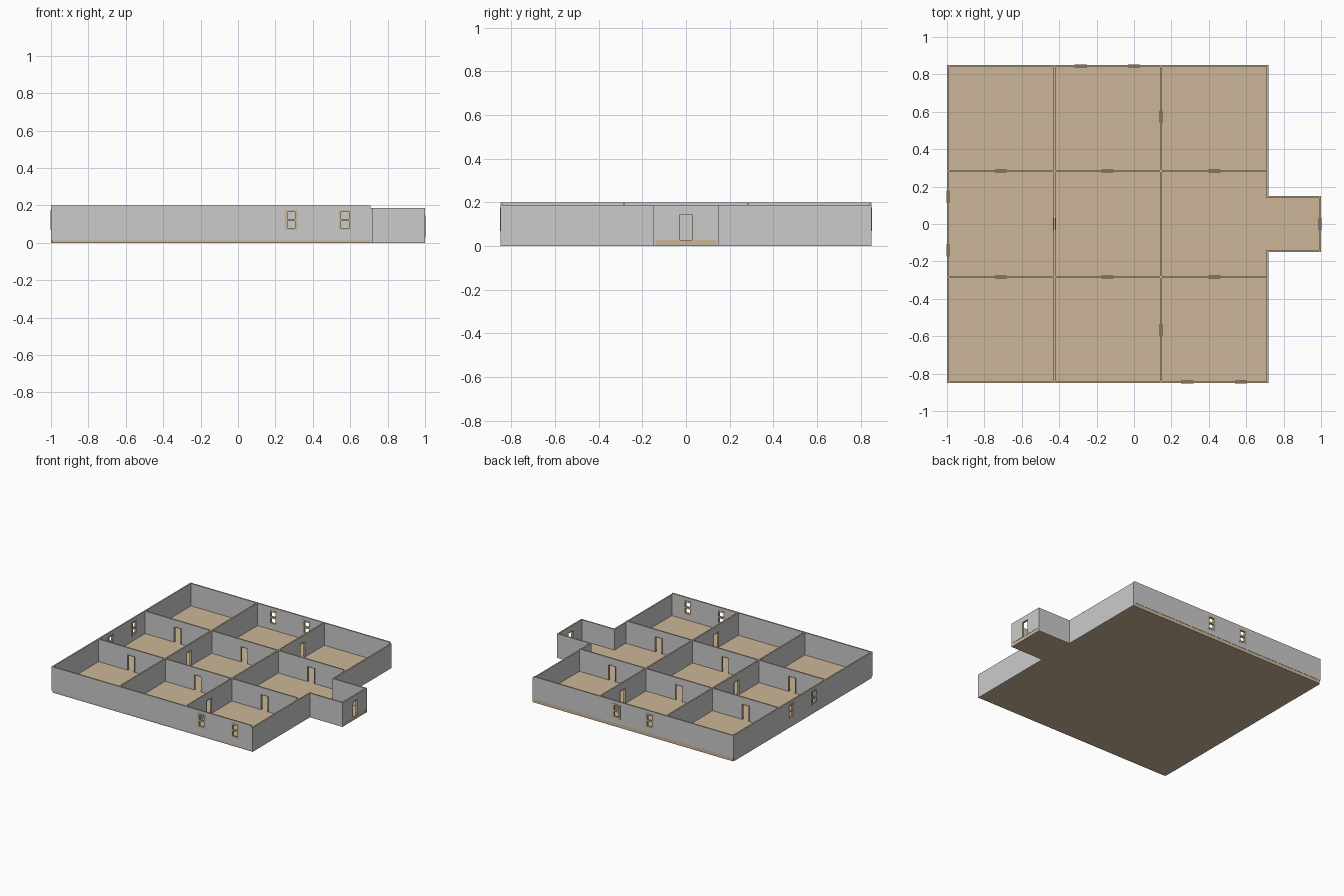
import bpy, bmesh
from mathutils import Vector

cube = bpy.data.objects.get("Cube")
if cube:
    bpy.data.objects.remove(cube, do_unlink=True)


def material(name, rgb):
    m = bpy.data.materials.new(name)
    m.use_nodes = True
    m.diffuse_color = (*rgb, 1)
    bsdf = m.node_tree.nodes["Principled BSDF"]
    bsdf.inputs["Base Color"].default_value = (*rgb, 1)
    bsdf.inputs["Roughness"].default_value = 0.8
    return m


GREY = material("wall grey", (0.6, 0.6, 0.6))
TAN = material("floor tan", (0.6, 0.47, 0.31))

FLOOR, TOP, LOW_TOP = 0.027, 0.2, 0.187
T = 0.011                      # wall thickness
LEFT, RIGHT, DEPTH = -1.0, 0.72, 0.85
PORCH = 0.15                   # porch half width
DOOR_W, DOOR_TOP = 0.064, 0.147
WIN_W, WIN_Z = 0.066, (0.068, 0.176)


def add_object(name, bm, *mats):
    bmesh.ops.recalc_face_normals(bm, faces=bm.faces[:])
    mesh = bpy.data.meshes.new(name)
    bm.to_mesh(mesh)
    bm.free()
    for m in mats:
        mesh.materials.append(m)
    obj = bpy.data.objects.new(name, mesh)
    bpy.context.collection.objects.link(obj)
    return obj


def panel(name, axis, at, u_cuts, z_cuts, holes, thick, mats):
    """Upright panel along an axis, centred on 'at', with rectangular holes."""
    bm = bmesh.new()

    def point(u, z):
        low = at - thick / 2
        return Vector((u, low, z)) if axis == "x" else Vector((low, u, z))

    us, zs = sorted(set(u_cuts)), sorted(set(z_cuts))
    for a, b in zip(us, us[1:]):
        for c, d in zip(zs, zs[1:]):
            u, z = (a + b) / 2, (c + d) / 2
            if any(h[0] < u < h[1] and h[2] < z < h[3] for h in holes):
                continue
            bm.faces.new([bm.verts.new(point(*p)) for p in ((a, c), (b, c), (b, d), (a, d))])
    bmesh.ops.remove_doubles(bm, verts=bm.verts[:], dist=1e-5)
    faces = bm.faces[:]
    ext = bmesh.ops.extrude_face_region(bm, geom=faces, use_keep_orig=True)
    verts = [g for g in ext["geom"] if isinstance(g, bmesh.types.BMVert)]
    bmesh.ops.translate(bm, verts=verts, vec=(0, thick, 0) if axis == "x" else (thick, 0, 0))
    # the cap along the top takes the second material
    for f in bm.faces:
        if len(mats) > 1 and all(abs(v.co.z - zs[-1]) < 1e-4 for v in f.verts):
            f.material_index = 1
    return add_object(name, bm, *mats)


def opening_frame(name, axis, at, u, width, z0, z1, edge, bars=()):
    """Frame slightly prouder than the wall, with optional cross bars."""
    a, b = u - width / 2, u + width / 2
    bottom = z0 + edge if bars else z0
    levels = [bottom]
    for z in bars:
        levels += [z - edge / 2, z + edge / 2]
    levels.append(z1 - edge)
    holes = [(a + edge, b - edge, lo, hi) for lo, hi in zip(levels[::2], levels[1::2])]
    panel(name, axis, at, [a, a + edge, b - edge, b], [z0, z1] + levels, holes, T + 0.004, [TAN])


def wall(name, axis, at, start, end, z0, z1, doors=(), windows=()):
    holes = [(u - DOOR_W / 2, u + DOOR_W / 2, FLOOR, DOOR_TOP) for u in doors]
    holes += [(u - WIN_W / 2, u + WIN_W / 2, *WIN_Z) for u in windows]
    us, zs = [start, end], [z0, z1]
    for h in holes:
        us += h[:2]
        zs += h[2:]
    panel(name, axis, at, us, zs, holes, T, [GREY, TAN])
    for i, u in enumerate(doors):
        opening_frame(f"{name}_door_frame_{i + 1}", axis, at, u, DOOR_W, FLOOR, DOOR_TOP, 0.004)
    for i, u in enumerate(windows):
        opening_frame(f"{name}_window_frame_{i + 1}", axis, at, u, WIN_W, *WIN_Z, 0.012,
                      bars=[sum(WIN_Z) / 2])


# floor slab: main square with the entrance porch
bm = bmesh.new()
half = [(LEFT + T / 2, DEPTH - 0.002), (RIGHT - T / 2, DEPTH - 0.002),
        (RIGHT - T / 2, PORCH - T / 2), (0.998, PORCH - T / 2)]
outline = half + [(x, -y) for x, y in reversed(half)]
base = bm.faces.new([bm.verts.new((x, y, 0)) for x, y in outline])
ext = bmesh.ops.extrude_face_region(bm, geom=[base], use_keep_orig=True)
bmesh.ops.translate(bm, verts=[g for g in ext["geom"] if isinstance(g, bmesh.types.BMVert)],
                    vec=(0, 0, FLOOR))
add_object("floor_slab", bm, TAN)

# outer walls
wall("front_wall", "x", -DEPTH + T / 2, LEFT, RIGHT - T, 0.0133, TOP, windows=(0.285, 0.572))
wall("back_wall", "x", DEPTH - T / 2, LEFT, RIGHT - T, FLOOR, TOP, windows=(-0.285, 0.0))
wall("far_side_wall", "y", LEFT + T / 2, -DEPTH + T, DEPTH - T, 0, TOP, windows=(-0.14, 0.145))
for side, label in ((-1, "front"), (1, "back")):
    ends = sorted((side * (PORCH - T), side * DEPTH))
    wall(f"entrance_wall_{label}", "y", RIGHT - T / 2, *ends, 0, LOW_TOP)
    wall(f"porch_wall_{label}", "x", side * (PORCH - T / 2), RIGHT, 1.0, 0, LOW_TOP)
wall("porch_end_wall", "y", 1.0 - T / 2, -PORCH + T, PORCH - T, FLOOR, LOW_TOP, doors=(0,))

# inner walls dividing the square into nine rooms
for side, label in ((-1, "front"), (1, "back")):
    wall(f"room_wall_{label}", "x", side * 0.284, LEFT + T, RIGHT - T, FLOOR, TOP,
         doors=(-0.712, -0.142, 0.43))
wall("room_wall_far", "y", -0.425, -DEPTH + T, DEPTH - T, FLOOR, TOP, doors=(0,))
wall("room_wall_near", "y", 0.145, -DEPTH + T, DEPTH - T, FLOOR, TOP, doors=(-0.567, 0.573))
